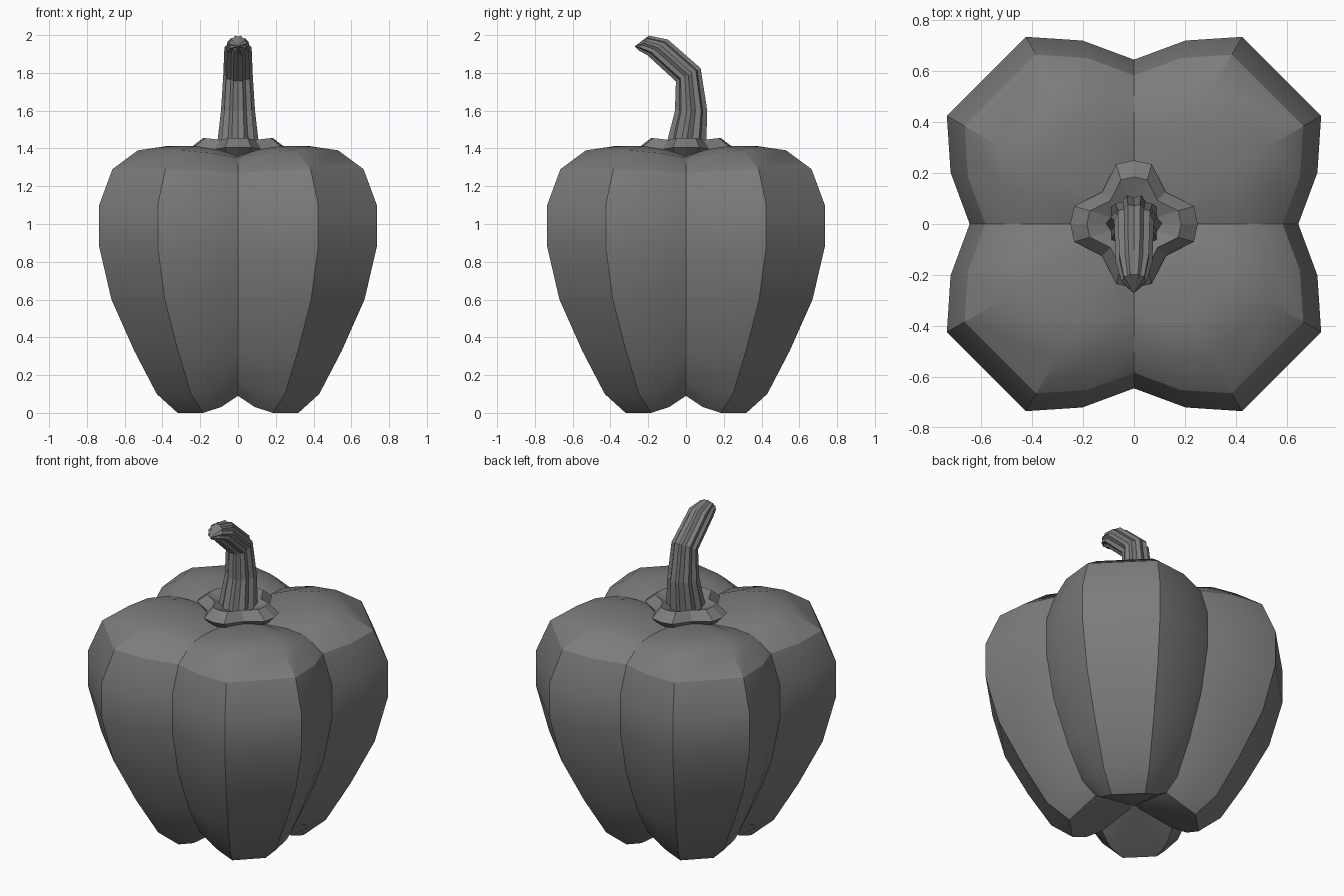
import bpy, bmesh, math
from mathutils import Vector

old = bpy.data.objects.get("Cube")
if old:
    bpy.data.objects.remove(old, do_unlink=True)

mat = bpy.data.materials.new("dark_grey")
mat.use_nodes = True
grey = (0.2, 0.2, 0.2, 1)
mat.diffuse_color = grey
mat.node_tree.nodes["Principled BSDF"].inputs["Base Color"].default_value = grey


def loft(name, rings, start=None, end=None, smooth=None):
    """Skin equal-length closed rings, with optional pole points."""
    bm = bmesh.new()
    rows = [[bm.verts.new(p) for p in ring] for ring in rings]
    n = len(rows[0])
    for a, b in zip(rows, rows[1:]):
        for i in range(n):
            j = (i + 1) % n
            bm.faces.new((a[i], a[j], b[j], b[i]))
    for row, pole in ((rows[0], start), (rows[-1], end)):
        if pole:
            tip = bm.verts.new(pole)
            for i in range(n):
                bm.faces.new((row[i], row[(i + 1) % n], tip))
    bmesh.ops.recalc_face_normals(bm, faces=bm.faces)
    mesh = bpy.data.meshes.new(name)
    bm.to_mesh(mesh)
    bm.free()
    mesh.materials.append(mat)
    obj = bpy.data.objects.new(name, mesh)
    bpy.context.collection.objects.link(obj)
    if smooth:
        bpy.context.view_layer.objects.active = obj
        obj.select_set(True)
        bpy.ops.object.shade_smooth_by_angle(angle=math.radians(smooth))
        obj.select_set(False)
    return obj


def fourfold(quarter):
    """Repeat a quarter outline around the z axis."""
    ring = []
    for k in range(4):
        for x, y, z in quarter:
            for _ in range(k):
                x, y = -y, x
            ring.append((x, y, z))
    return ring


# Four-lobed body: half width, lobe height, groove height
levels = [(0.32, 0, 0.09), (0.43, 0.10, 0.15), (0.55, 0.33, 0.34),
          (0.67, 0.60, 0.60), (0.735, 0.88, 0.88), (0.735, 1.10, 1.10),
          (0.665, 1.29, 1.27), (0.53, 1.39, 1.35), (0.38, 1.412, 1.36),
          (0.18, 1.38, 1.345)]
body = []
for w, zl, zg in levels:
    zs = zg + (zl - zg) * 0.65
    body.append(fourfold([(w * 0.878, 0, zg), (w * 0.98, w * 0.275, zs),
                          (w, w * 0.578, zl), (w * 0.578, w, zl),
                          (w * 0.275, w * 0.98, zs)]))
loft("pepper_body", body, (0, 0, 0.13), (0, 0, 1.34), smooth=30)

# Collar of four blunt leaves under the stem
collar = []
for s, z in ((0.6, 1.35), (0.82, 1.36), (1, 1.405), (0.74, 1.455), (0.4, 1.42)):
    collar.append(fourfold([(0.25 * s, 0, z), (0.235 * s, 0.07 * s, z),
                            (0.125 * s, 0.125 * s, z - 0.01),
                            (0.07 * s, 0.235 * s, z)]))
loft("collar", collar, (0, 0, 1.35), (0, 0, 1.42))

# Ribbed stem bending to the front: y, z, radius, tilt in degrees
stem = []
for y, z, r, tilt in ((0, 1.41, 0.112, 0), (0.027, 1.6, 0.09, 0),
                      (0.012, 1.79, 0.078, 28), (-0.15, 1.935, 0.072, 37),
                      (-0.222, 1.957, 0.05, 58)):
    t = math.radians(tilt)
    across = Vector((0, math.cos(t), math.sin(t)))
    ring = []
    for i in range(20):
        a = math.tau * i / 20
        rr = r * (1 if i % 2 == 0 else 0.84)
        ring.append(Vector((0, y, z)) + Vector((rr * math.cos(a), 0, 0))
                    + across * (rr * math.sin(a)))
    stem.append(ring)
loft("stem", stem, (0, 0, 1.41), (0, -0.272, 1.94))
